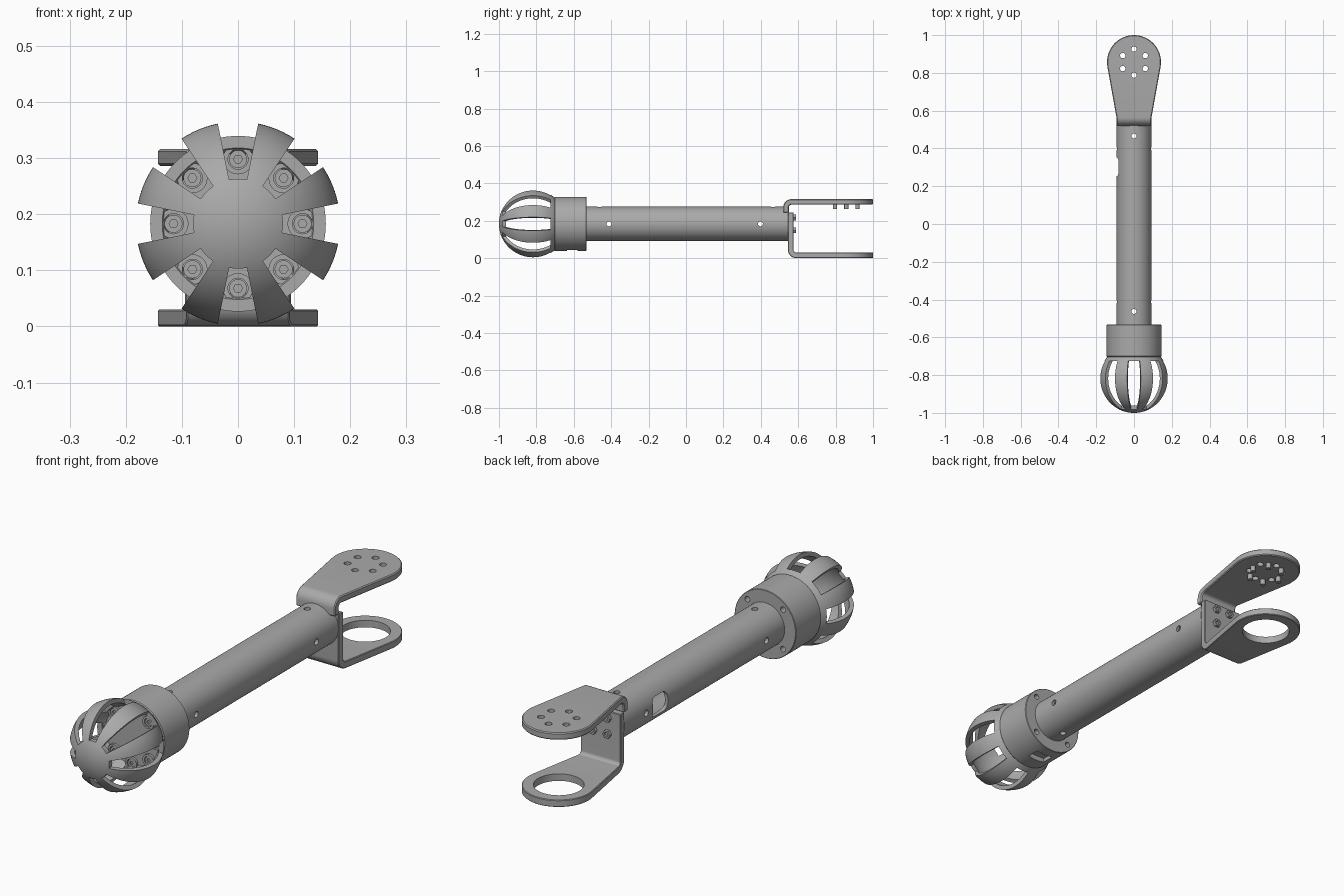
import bpy, bmesh
from math import sin, cos, pi, radians, sqrt, atan2

if "Cube" in bpy.data.objects:
    bpy.data.objects.remove(bpy.data.objects["Cube"])

AXIS_Z = 0.183      # height of the tube axis
BALL_Y = -0.818     # centre of the slotted ball
PAD_Y = 0.857       # centre of the rounded arm ends
PAD_R = 0.143

grey = bpy.data.materials.new("grey_metal")
grey.use_nodes = True
colour = (0.4, 0.4, 0.4, 1)
grey.diffuse_color = colour
grey.node_tree.nodes["Principled BSDF"].inputs["Base Color"].default_value = colour


def finish(name, bm):
    bmesh.ops.remove_doubles(bm, verts=bm.verts, dist=1e-5)
    bmesh.ops.recalc_face_normals(bm, faces=bm.faces)
    mesh = bpy.data.meshes.new(name)
    bm.to_mesh(mesh)
    bm.free()
    ob = bpy.data.objects.new(name, mesh)
    bpy.context.collection.objects.link(ob)
    mesh.materials.append(grey)
    return ob


def add_prism(bm, pts, axis, lo, hi):
    """Extrude a 2D outline along one axis."""
    place = {"x": lambda u, v, w: (w, u, v),
             "y": lambda u, v, w: (u, w, v),
             "z": lambda u, v, w: (u, v, w)}[axis]
    ends = [[bm.verts.new(place(u, v, w)) for u, v in pts] for w in (lo, hi)]
    bm.faces.new(ends[0])
    bm.faces.new(ends[1])
    n = len(pts)
    for i in range(n):
        j = (i + 1) % n
        bm.faces.new((ends[0][i], ends[0][j], ends[1][j], ends[1][i]))


def prisms(name, outlines, axis, lo, hi):
    bm = bmesh.new()
    for pts in outlines:
        add_prism(bm, pts, axis, lo, hi)
    return finish(name, bm)


def arc(cu, cv, r, a0, a1, n):
    return [(cu + r * cos(a0 + (a1 - a0) * i / n),
             cv + r * sin(a0 + (a1 - a0) * i / n)) for i in range(n + 1)]


def circle(cu, cv, r, n=24):
    return arc(cu, cv, r, 0, 2 * pi, n)[:-1]


def circles(cu, cv, ring, r, count, start=0, n=20):
    """Equal circles spaced around a centre."""
    return [circle(cu + ring * cos(start + 2 * pi * k / count),
                   cv + ring * sin(start + 2 * pi * k / count), r, n)
            for k in range(count)]


def lathe(name, profile, n=96):
    """Revolve a closed (radius, y) profile about the tube axis."""
    bm = bmesh.new()
    verts = [bm.verts.new((r, y, AXIS_Z)) for r, y in profile]
    edges = [bm.edges.new((verts[i], verts[(i + 1) % len(verts)]))
             for i in range(len(verts))
             if profile[i][0] > 0 or profile[(i + 1) % len(verts)][0] > 0]
    bmesh.ops.spin(bm, geom=verts + edges, cent=(0, 0, AXIS_Z), axis=(0, 1, 0),
                   angle=2 * pi, steps=n, use_merge=True)
    return finish(name, bm)


def boolean(ob, cutter, operation="DIFFERENCE"):
    cutter.hide_render = True
    mod = ob.modifiers.new("cut", "BOOLEAN")
    mod.operation = operation
    mod.solver = "EXACT"
    mod.object = cutter
    bpy.context.view_layer.objects.active = ob
    bpy.ops.object.modifier_apply(modifier=mod.name)
    bpy.data.objects.remove(cutter)


# Slotted ball shell
def sphere_arc(r, n=40):
    end = atan2(sqrt(r * r - 0.118 ** 2), -0.118)
    return [(r * sin(end * i / n), BALL_Y - r * cos(end * i / n)) for i in range(n + 1)]

ball = lathe("ball_cage", sphere_arc(0.182) + sphere_arc(0.164)[::-1])
half = radians(11.4)
slots = []
for k in range(8):
    a = k * pi / 4
    inner = arc(0, AXIS_Z, 0.08, a - half, a + half, 4)
    outer = arc(0, AXIS_Z, 0.25, a + half, a - half, 4)
    slots.append(inner + outer)
boolean(ball, prisms("slot_cutter", slots, "y", -1.1, -0.725))

# Collar with mounting disc, rear screw holes and a bottom notch
collar = lathe("collar", [(0, -0.712), (0.135, -0.712), (0.145, -0.70), (0.145, -0.535),
                          (0.143, -0.533), (0.09, -0.533), (0.09, -0.69), (0, -0.69)])
boolean(collar, prisms("rear_hole_cutter",
                       circles(0, AXIS_Z, 0.119, 0.012, 4, pi / 4), "y", -0.56, -0.5))
notch = [(-0.04, -0.635), (0.04, -0.635), (0.04, -0.58), (-0.04, -0.58)]
boolean(collar, prisms("notch_cutter", [notch], "z", 0, 0.06))

# Bosses and screw heads inside the ball
bosses = prisms("screw_bosses", circles(0, AXIS_Z, 0.115, 0.027, 8), "y", -0.722, -0.70)
boolean(bosses, prisms("boss_cutter", circles(0, AXIS_Z, 0.115, 0.018, 8), "y", -0.75, -0.712))
heads = prisms("ball_screws", circles(0, AXIS_Z, 0.115, 0.016, 8), "y", -0.719, -0.70)
boolean(heads, prisms("socket_cutter", circles(0, AXIS_Z, 0.115, 0.008, 8, n=6),
                      "y", -0.75, -0.713))

# Hollow tube with cross holes and a side window
tube = lathe("tube", [(0, 0.545), (0.092, 0.545), (0.092, -0.545), (0.078, -0.545),
                      (0.078, 0.52), (0, 0.52)])
boolean(tube, prisms("vertical_hole_cutter",
                     [circle(0, y, 0.013) for y in (-0.463, 0.466)], "z", 0, 0.4))
boolean(tube, prisms("side_hole_cutter",
                     [circle(y, AXIS_Z, 0.013) for y in (-0.412, 0.398)], "x", -0.2, 0.2))
window = []
for cy, cz, a in ((0.33, 0.02, 0), (0.275, 0.02, 1), (0.275, -0.02, 2), (0.33, -0.02, 3)):
    window += arc(cy, AXIS_Z + cz, 0.022, a * pi / 2, (a + 1) * pi / 2, 4)
boolean(tube, prisms("window_cutter", [window], "x", -0.2, -0.03))


# Bent arms: side profile intersected with the tapered top outline
def arm(name, y0, t, z_face, z_end, up):
    bend = 0.045
    cy, cz = y0 + bend, z_face - up * bend
    corner = arc(cy, cz, bend, pi, pi - up * pi / 2, 8)
    inside = arc(cy, cz, bend - t, pi - up * pi / 2, pi, 8)
    side = ([(y0, z_end)] + corner + [(1.1, z_face), (1.1, z_face - up * t)]
            + inside + [(y0 + t, z_end)])
    ob = prisms(name, [side], "x", -0.3, 0.3)
    tilt = radians(10)
    outline = ([(-0.092, 0.4), (0.092, 0.4), (0.092, 0.56)]
               + arc(0, PAD_Y, PAD_R, -tilt, pi + tilt, 48) + [(-0.092, 0.56)])
    boolean(ob, prisms("outline_cutter", [outline], "z", -0.2, 0.6), "INTERSECT")
    bevel = ob.modifiers.new("edge", "BEVEL")
    bevel.width = 0.004
    bevel.segments = 1
    bevel.limit_method = "ANGLE"
    bevel.angle_limit = radians(50)
    bpy.context.view_layer.objects.active = ob
    bpy.ops.object.modifier_apply(modifier=bevel.name)
    return ob

upper = arm("upper_arm", 0.52, 0.03, 0.316, 0.243, 1)
boolean(upper, prisms("pad_hole_cutter",
                      circles(0, PAD_Y, 0.069, 0.014, 6, pi / 6), "z", 0.25, 0.35))
lower = arm("lower_arm", 0.545, 0.03, 0.0, 0.245, -1)
boolean(lower, prisms("ring_cutter", [circle(0, PAD_Y, 0.098, 64)], "z", -0.1, 0.1))

# Pins under the upper pad and bolts on the back of the lower arm
prisms("pad_pins", circles(0, PAD_Y, 0.069, 0.011, 6), "z", 0.262, 0.295)
bolts = prisms("arm_bolts", circles(0, AXIS_Z, 0.048, 0.018, 4, pi / 4, 6), "y", 0.57, 0.588)
boolean(bolts, prisms("bolt_cutter", circles(0, AXIS_Z, 0.048, 0.009, 4, pi / 4), "y", 0.58, 0.6))

# Smooth rounded surfaces, keep hard edges
for ob in bpy.context.collection.objects:
    if ob.type == "MESH" and grey.name in ob.data.materials:
        bpy.ops.object.select_all(action="DESELECT")
        ob.select_set(True)
        bpy.context.view_layer.objects.active = ob
        bpy.ops.object.shade_smooth_by_angle(angle=radians(30))
